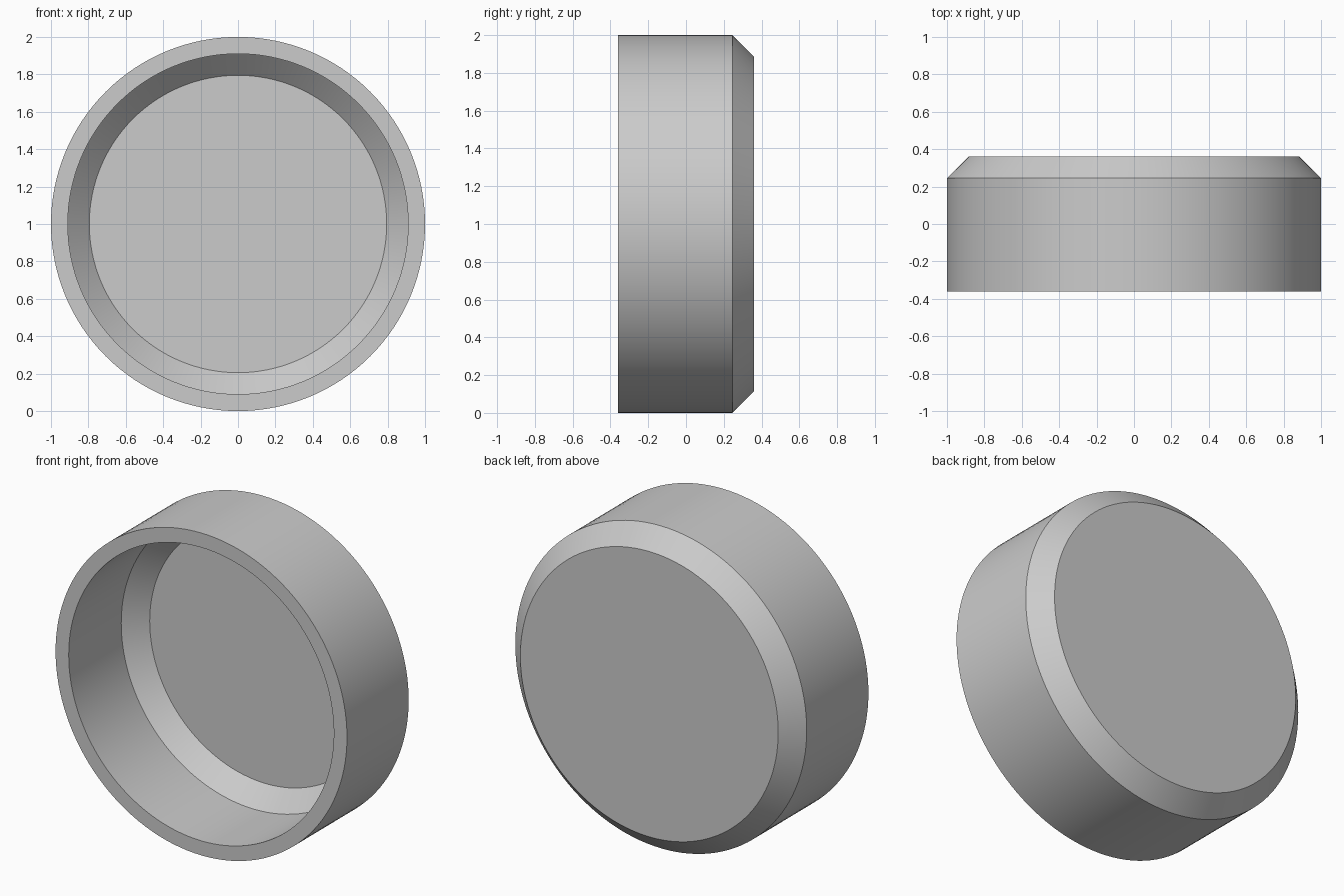
import bpy
import bmesh
import math

cube = bpy.data.objects.get("Cube")
if cube:
    bpy.data.objects.remove(cube, do_unlink=True)

SEGMENTS = 128

# Light grey material
grey = bpy.data.materials.new("light_grey")
grey.use_nodes = True
colour = (0.6, 0.6, 0.6, 1)
grey.diffuse_color = colour
grey.node_tree.nodes["Principled BSDF"].inputs["Base Color"].default_value = colour

# Cup section as (radius, y): floor, inner bevel, inner wall, rim, outer wall, outer bevel
half = 0.36
wall = 0.09
bevel = 0.115
inner = 1 - wall
floor_y = half - wall
profile = [
    (inner - bevel, floor_y),
    (inner, floor_y - bevel),
    (inner, -half),
    (1, -half),
    (1, half - bevel),
    (1 - bevel, half),
]

# Lathe the section around the y axis
bm = bmesh.new()
rings = []
for radius, y in profile:
    ring = []
    for i in range(SEGMENTS):
        a = math.tau * i / SEGMENTS
        ring.append(bm.verts.new((radius * math.cos(a), y, 1 + radius * math.sin(a))))
    rings.append(ring)
for a, b in zip(rings, rings[1:]):
    for i in range(SEGMENTS):
        j = (i + 1) % SEGMENTS
        bm.faces.new((a[i], a[j], b[j], b[i]))

# Flat recessed floor and flat back
bm.faces.new(rings[0])
bm.faces.new(rings[-1])
bmesh.ops.recalc_face_normals(bm, faces=bm.faces)

mesh = bpy.data.meshes.new("round_cap")
bm.to_mesh(mesh)
bm.free()
mesh.materials.append(grey)
cap = bpy.data.objects.new("round_cap", mesh)
bpy.context.collection.objects.link(cap)

# Smooth walls with sharp bevel edges
bpy.ops.object.select_all(action="DESELECT")
cap.select_set(True)
bpy.context.view_layer.objects.active = cap
bpy.ops.object.shade_smooth_by_angle(angle=math.radians(30))
